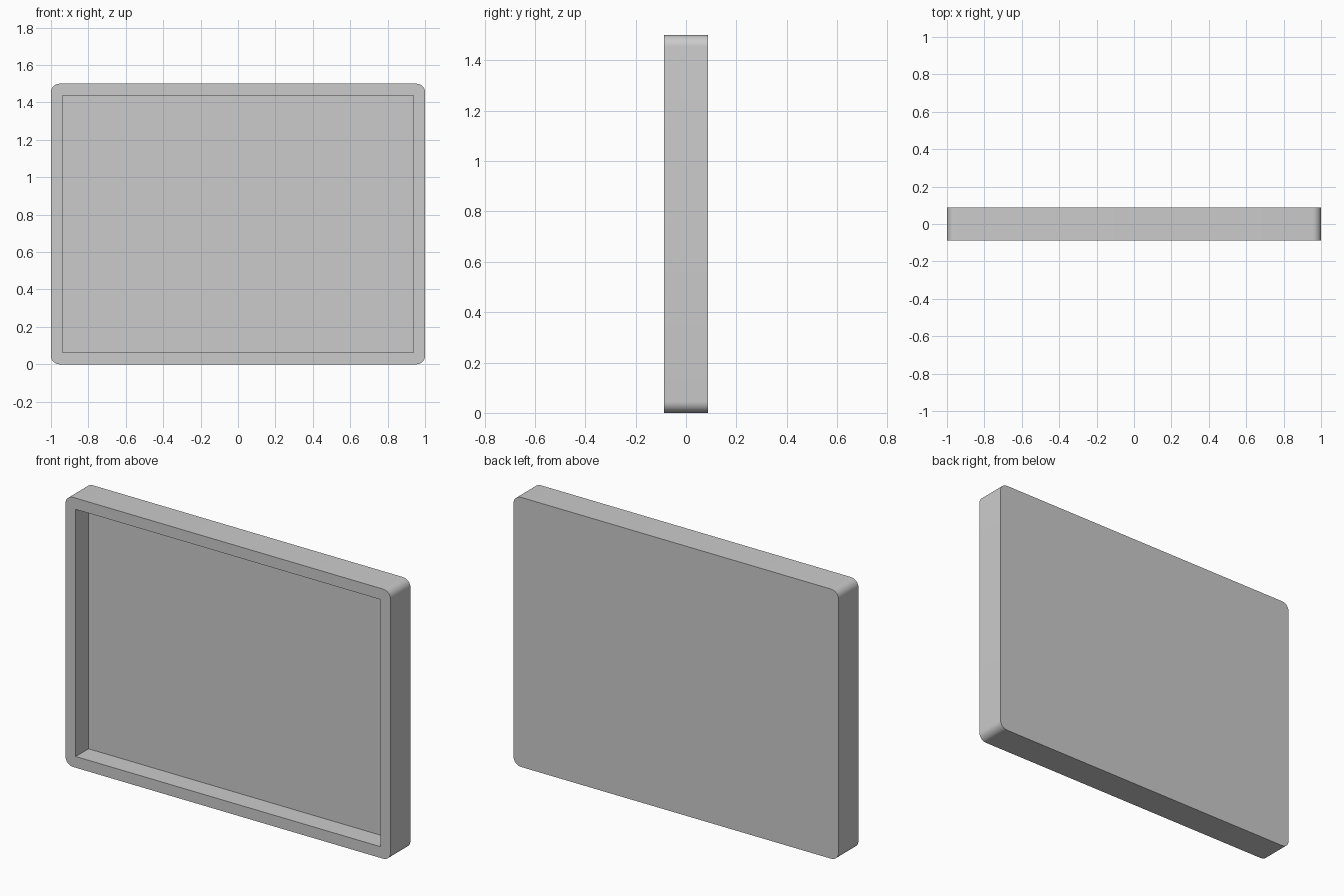
import bpy, bmesh
from math import cos, sin, pi, radians

if "Cube" in bpy.data.objects:
    bpy.data.objects.remove(bpy.data.objects["Cube"])

W, H, T = 2.0, 1.5, 0.175       # overall width, height, thickness
RIM, DEPTH = 0.0625, 0.1125     # rim width and recess depth
R, SEG = 0.045, 8               # outer corner radius and its segments

# Rounded outer outline in the xz plane
outline = []
for i, (sx, sz) in enumerate([(1, 1), (-1, 1), (-1, -1), (1, -1)]):
    cx, cz = sx * (W / 2 - R), H / 2 + sz * (H / 2 - R)
    for k in range(SEG + 1):
        a = (i + k / SEG) * pi / 2
        outline.append((cx + R * cos(a), cz + R * sin(a)))

# Square-cornered recess outline
ix, z0, z1 = W / 2 - RIM, RIM, H - RIM
recess = [(ix, z1), (-ix, z1), (-ix, z0), (ix, z0)]

bm = bmesh.new()


def ring(points, y):
    return [bm.verts.new((x, y, z)) for x, z in points]


def bridge(a, b):
    for i in range(len(a)):
        j = (i + 1) % len(a)
        bm.faces.new((a[i], a[j], b[j], b[i]))


front, back = ring(outline, -T / 2), ring(outline, T / 2)
lip, floor = ring(recess, -T / 2), ring(recess, -T / 2 + DEPTH)

# Outer sides, back panel, recess walls and recess floor
bridge(front, back)
bm.faces.new(back)
bridge(lip, floor)
bm.faces.new(floor)

# Flat front rim: one face per side, split at the middle of each corner arc
n, step, mid = len(outline), SEG + 1, SEG // 2
for i in range(4):
    start = i * step + mid
    arc = [front[(start + k) % n] for k in range(step + 1)]
    bm.faces.new(arc + [lip[(i + 1) % 4], lip[i]])

bmesh.ops.recalc_face_normals(bm, faces=bm.faces)
mesh = bpy.data.meshes.new("recessed_panel")
bm.to_mesh(mesh)
bm.free()

panel = bpy.data.objects.new("recessed_panel", mesh)
bpy.context.collection.objects.link(panel)
bpy.context.view_layer.objects.active = panel
panel.select_set(True)
bpy.ops.object.shade_smooth_by_angle(angle=radians(30))
